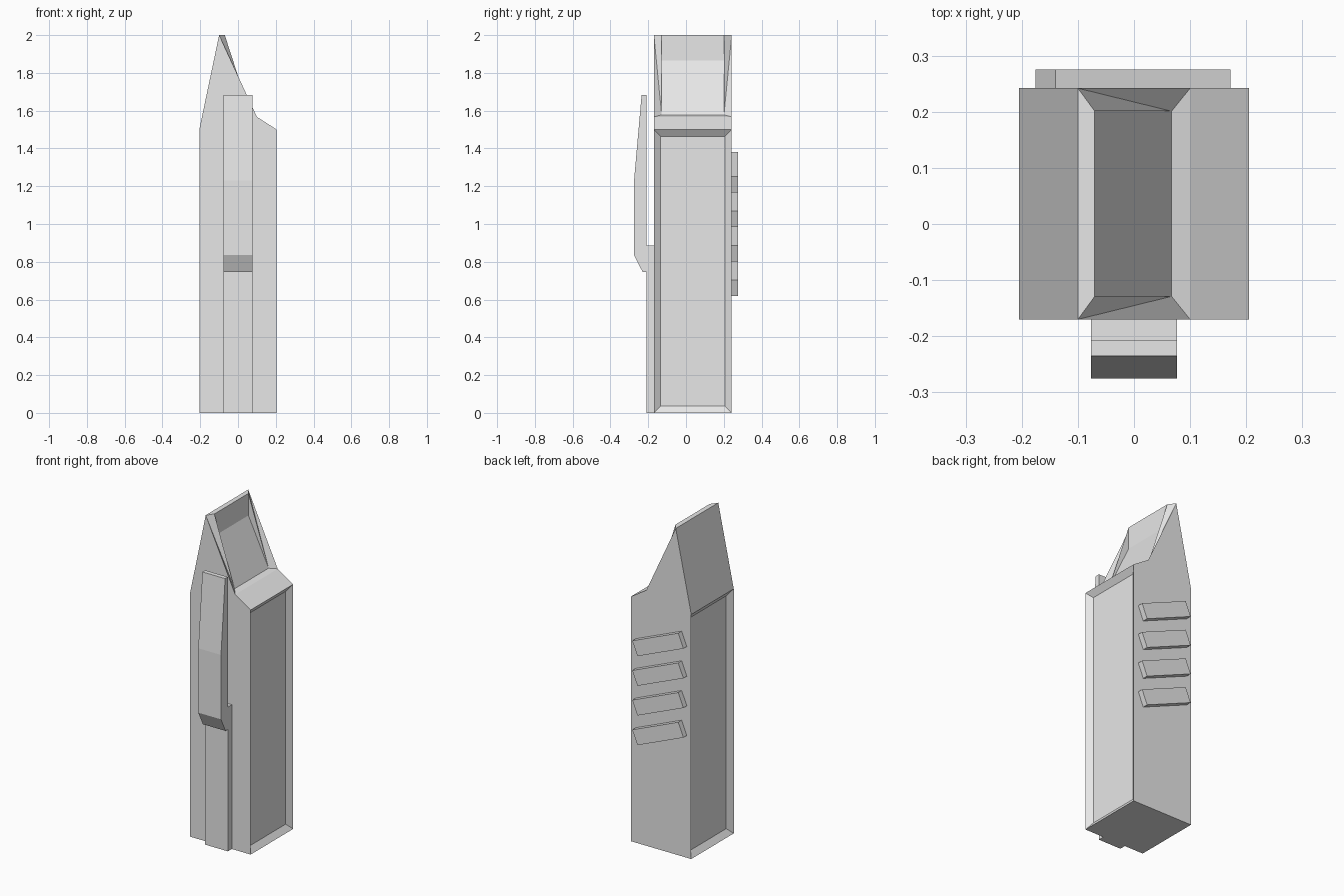
import bpy, bmesh, math
from mathutils import Vector, Matrix

old = bpy.data.objects.get("Cube")
if old:
    bpy.data.objects.remove(old, do_unlink=True)

GREY = (0.8, 0.8, 0.8, 1)
mat = bpy.data.materials.new("light grey")
mat.use_nodes = True
mat.diffuse_color = GREY
mat.node_tree.nodes["Principled BSDF"].inputs["Base Color"].default_value = GREY


def finish(bm, name):
    bmesh.ops.recalc_face_normals(bm, faces=bm.faces)
    mesh = bpy.data.meshes.new(name)
    bm.to_mesh(mesh)
    bm.free()
    mesh.materials.append(mat)
    obj = bpy.data.objects.new(name, mesh)
    bpy.context.collection.objects.link(obj)
    return obj


def prism(points, offset):
    """Closed solid from a flat outline pushed along an offset."""
    bm = bmesh.new()
    face = bm.faces.new([bm.verts.new(p) for p in points])
    ext = bmesh.ops.extrude_face_region(bm, geom=[face], use_keep_orig=True)
    moved = [v for v in ext["geom"] if isinstance(v, bmesh.types.BMVert)]
    bmesh.ops.translate(bm, verts=moved, vec=offset)
    bmesh.ops.recalc_face_normals(bm, faces=bm.faces)
    return bm


FRONT, BACK = -0.17, 0.242

# Body: tapered outline with a shoulder and a slanted top
outline = [(-0.205, 0), (0.205, 0), (0.205, 1.5), (0.1, 1.567), (-0.1, 2), (-0.205, 1.5)]
bm = prism([(x, FRONT, z) for x, z in outline], (0, BACK - FRONT, 0))

# Recessed panels on both sides
sides = [f for f in bm.faces if abs(f.normal.x) > 0.99]
bmesh.ops.inset_individual(bm, faces=sides, thickness=0.036, depth=-0.026, use_even_offset=True)

# Scooped opening in the slanted top
slope = max((f for f in bm.faces if f.normal.x > 0.5), key=lambda f: f.calc_center_median().z)
corner = {(v.co.x > 0, v.co.y > 0): v for v in slope.verts}
bm.faces.remove(slope)
low, high, bend = {}, {}, {}
for back, y in ((False, FRONT + 0.041), (True, BACK - 0.041)):
    low[back] = bm.verts.new((0.067, y, 1.578))
    high[back] = bm.verts.new((-0.07, y, 2))
    bend[back] = bm.verts.new((-0.07, y, 1.865))
    bm.faces.new((corner[False, back], high[back], low[back]))
    bm.faces.new((corner[False, back], low[back], corner[True, back]))
    bm.faces.new((high[back], bend[back], low[back]))
for a, b in (({k: corner[False, k] for k in (False, True)}, high), (high, bend),
             (bend, low), (low, {k: corner[True, k] for k in (False, True)})):
    bm.faces.new((a[False], a[True], b[True], b[False]))
finish(bm, "body")

# Front rail and the clip standing on it
HALF = 0.077
rail = [(FRONT, 0), (-0.208, 0), (-0.208, 0.885), (FRONT, 0.885)]
clip = [(-0.208, 0.747), (-0.23, 0.747), (-0.275, 0.835), (-0.275, 1.23),
        (-0.235, 1.683), (-0.208, 1.683)]
for name, shape in (("front_rail", rail), ("clip", clip)):
    finish(prism([(-HALF, y, z) for y, z in shape], (2 * HALF, 0, 0)), name)

# Slanted grip ribs on the back
for i in range(4):
    bm = bmesh.new()
    bmesh.ops.create_cube(bm, size=1)
    bmesh.ops.scale(bm, verts=bm.verts, vec=(0.338, 0.033, 0.092))
    place = (Matrix.Translation((-0.0015, BACK + 0.0165, 1.273 - 0.182 * i))
             @ Matrix.Rotation(math.radians(22.6), 4, 'Y'))
    bmesh.ops.transform(bm, matrix=place, verts=bm.verts)
    finish(bm, f"grip_rib_{i + 1}")
